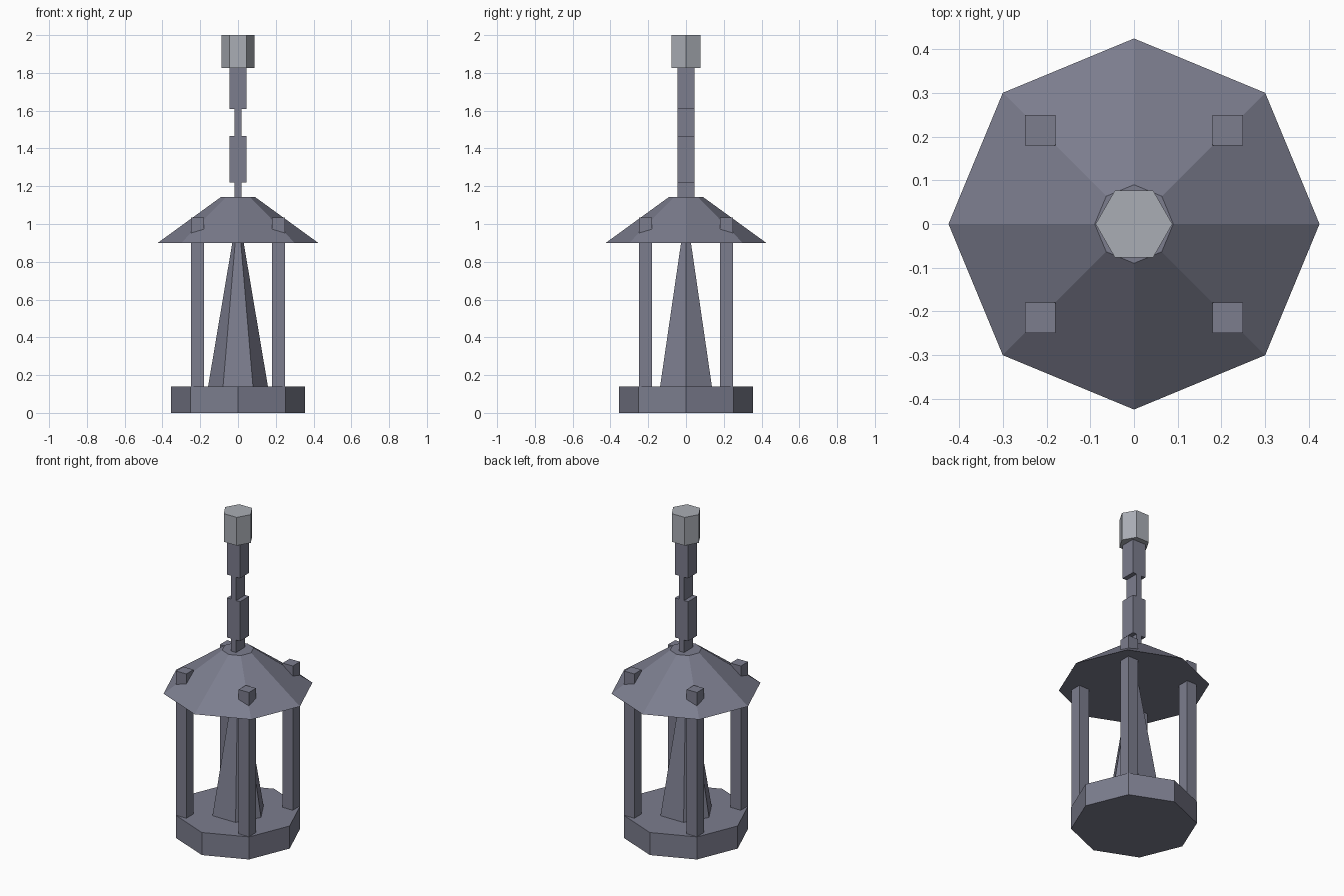
import bpy
from math import pi

cube = bpy.data.objects.get("Cube")
if cube:
    bpy.data.objects.remove(cube, do_unlink=True)


def make_material(name, rgb):
    mat = bpy.data.materials.new(name)
    mat.use_nodes = True
    color = (*rgb, 1)
    mat.diffuse_color = color
    mat.node_tree.nodes["Principled BSDF"].inputs["Base Color"].default_value = color
    return mat


iron = make_material("dark iron", (0.20, 0.205, 0.27))
steel = make_material("light steel", (0.40, 0.42, 0.46))


def finish(name, mat):
    obj = bpy.context.object
    obj.name = name
    obj.data.materials.append(mat)
    return obj


def prism(name, mat, sides, r_low, r_high, z_low, z_high, turn=0):
    """Flat-sided column or cone frustum with a corner pointing along turn."""
    bpy.ops.mesh.primitive_cone_add(
        vertices=sides, radius1=r_low, radius2=r_high, depth=z_high - z_low,
        location=(0, 0, (z_low + z_high) / 2), rotation=(0, 0, turn))
    return finish(name, mat)


def box(name, mat, x, y, width, depth, z_low, z_high):
    bpy.ops.mesh.primitive_cube_add(size=1, location=(x, y, (z_low + z_high) / 2))
    bpy.context.object.scale = (width, depth, z_high - z_low)
    return finish(name, mat)


# Lantern body
prism("base", iron, 8, 0.355, 0.355, 0, 0.14)
prism("inner_cone", iron, 6, 0.16, 0, 0.13, 1.08, pi / 2)
prism("roof", iron, 8, 0.425, 0.09, 0.9, 1.143)

# Corner posts, poking out through the roof
for side, sx in (("left", 1), ("right", -1)):
    for end, sy in (("front", -1), ("back", 1)):
        box(f"{end}_{side}_post", iron, sx * 0.215, sy * 0.215, 0.07, 0.07, 0.1, 1.035)

# Hanging chain of alternating thin and thick links
box("lower_thin_link", iron, 0, 0, 0.036, 0.09, 1.12, 1.22)
box("lower_thick_link", iron, 0, 0, 0.09, 0.09, 1.22, 1.465)
box("upper_thin_link", iron, 0, 0, 0.036, 0.09, 1.465, 1.61)
box("upper_thick_link", iron, 0, 0, 0.09, 0.09, 1.61, 1.83)

# Hexagonal cap
prism("top_cap", steel, 6, 0.088, 0.088, 1.825, 2, pi / 2)
